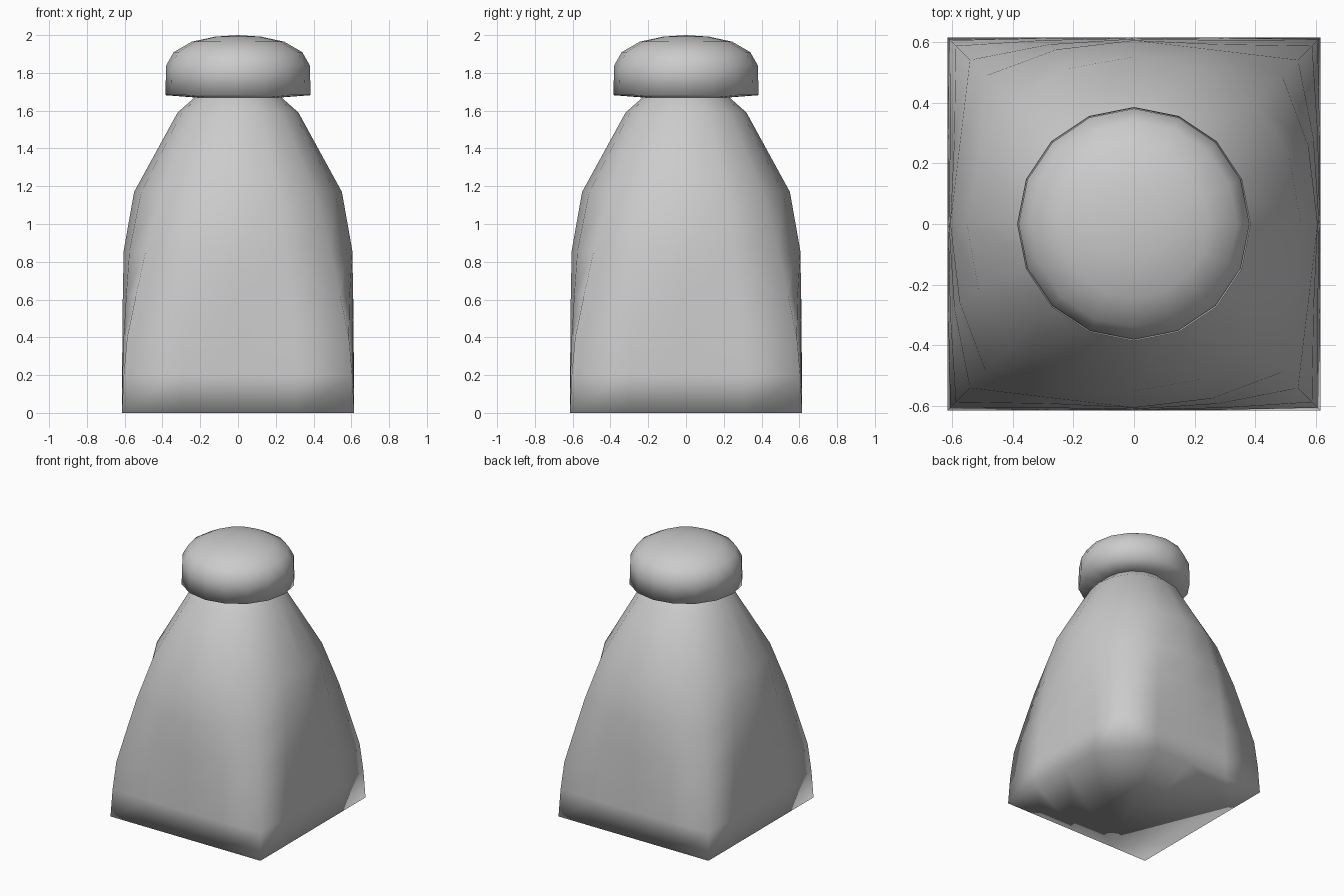
import bpy, bmesh
from math import sin, cos, tan, pi

if "Cube" in bpy.data.objects:
    bpy.data.objects.remove(bpy.data.objects["Cube"])

SIDES = 16


def ring_point(i, half, squareness):
    # blend between a circle and an evenly divided square outline
    a = 2 * pi * i / SIDES
    quarter, step = divmod(i + 2, 4)
    s = (step - 2) / 2
    q = quarter * pi / 2
    sx, sy = cos(q) - s * sin(q), sin(q) + s * cos(q)
    w = squareness
    return half * (w * sx + (1 - w) * cos(a)), half * (w * sy + (1 - w) * sin(a))


def loft(name, rings, cap_bottom=False, tip=None):
    bm = bmesh.new()
    loops = []
    for z, half, sq in rings:
        loops.append([bm.verts.new((*ring_point(i, half, sq), z)) for i in range(SIDES)])
    for low, high in zip(loops, loops[1:]):
        for i in range(SIDES):
            j = (i + 1) % SIDES
            bm.faces.new((low[i], low[j], high[j], high[i]))
    if cap_bottom:
        bm.faces.new(loops[0][::-1])
    if tip is not None:
        v = bm.verts.new((0, 0, tip))
        for i in range(SIDES):
            bm.faces.new((loops[-1][i], loops[-1][(i + 1) % SIDES], v))
    for f in bm.faces:
        f.smooth = True
    mesh = bpy.data.meshes.new(name)
    bm.to_mesh(mesh)
    bm.free()
    obj = bpy.data.objects.new(name, mesh)
    bpy.context.collection.objects.link(obj)
    return obj


# Body: square foot turning into a round neck (height, half width, squareness)
loft("bottle_body", [
    (0, 0.615, 1), (0.2, 0.614, 0.95), (0.4, 0.612, 0.86), (0.62, 0.61, 0.61),
    (0.86, 0.605, 0.34), (1.17, 0.55, 0.1), (1.59, 0.32, 0.03), (1.67, 0.23, 0),
], cap_bottom=True)

# Cap: flat underside starting at the neck, rounded top
loft("bottle_cap", [
    (1.67, 0.23, 0), (1.682, 0.385, 0), (1.84, 0.38, 0), (1.91, 0.34, 0),
    (1.965, 0.245, 0), (1.992, 0.12, 0),
], tip=2.0)
